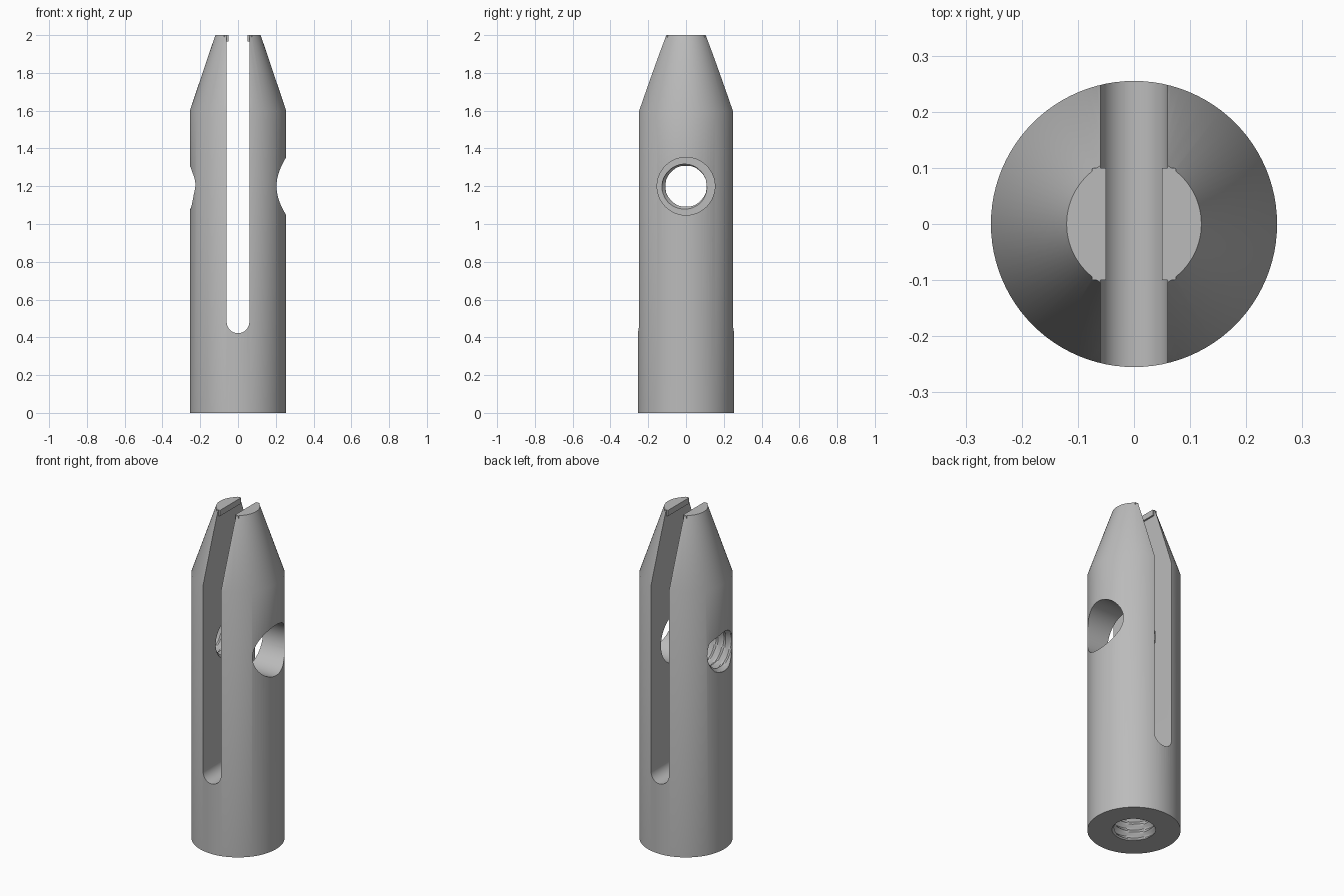
import bpy
import bmesh
from math import sin, cos, pi
from mathutils import Matrix

cube = bpy.data.objects.get("Cube")
if cube:
    bpy.data.objects.remove(cube, do_unlink=True)

# One plain metal grey
GREY = (0.5, 0.5, 0.5, 1)
metal = bpy.data.materials.new("plain grey metal")
metal.use_nodes = True
metal.diffuse_color = GREY
metal.node_tree.nodes["Principled BSDF"].inputs["Base Color"].default_value = GREY


def make_object(name, bm):
    bmesh.ops.recalc_face_normals(bm, faces=bm.faces)
    mesh = bpy.data.meshes.new(name)
    bm.to_mesh(mesh)
    bm.free()
    mesh.materials.append(metal)
    obj = bpy.data.objects.new(name, mesh)
    bpy.context.collection.objects.link(obj)
    return obj


def loft(name, rings, matrix=Matrix()):
    """Skin a stack of equal-sized closed rings and cap both ends."""
    bm = bmesh.new()
    rows = [[bm.verts.new(matrix @ Matrix.Translation(p).translation) for p in ring]
            for ring in rings]
    for low, high in zip(rows, rows[1:]):
        for i in range(len(low)):
            j = (i + 1) % len(low)
            bm.faces.new((low[i], low[j], high[j], high[i]))
    bm.faces.new(rows[0][::-1])
    bm.faces.new(rows[-1])
    return make_object(name, bm)


def lathe(name, profile, segments=96, matrix=Matrix()):
    return loft(name, [[(r * cos(2 * pi * i / segments), r * sin(2 * pi * i / segments), z)
                        for i in range(segments)] for r, z in profile], matrix)


def thread(name, length, matrix, minor=0.108, major=0.13, pitch=0.05, segments=40):
    """Screw-shaped cutter whose radius follows a triangular helix."""
    rings = []
    steps = round(length / pitch * 8)
    for k in range(steps + 1):
        ring = []
        for i in range(segments):
            phase = (k / 8 - i / segments) % 1
            r = minor + (major - minor) * (1 - abs(2 * phase - 1))
            a = 2 * pi * i / segments
            ring.append((r * cos(a), r * sin(a), k * pitch / 8))
        rings.append(ring)
    return loft(name, rings, matrix)


def box(name, size, centre):
    bm = bmesh.new()
    bmesh.ops.create_cube(bm, size=1, matrix=Matrix.Translation(centre) @ Matrix.Diagonal((*size, 1)))
    return make_object(name, bm)


def combine(target, tool, operation):
    mod = target.modifiers.new(tool.name, "BOOLEAN")
    mod.object, mod.operation, mod.solver = tool, operation, "EXACT"
    bpy.context.view_layer.objects.active = target
    bpy.ops.object.modifier_apply(modifier=mod.name)
    bpy.data.objects.remove(tool, do_unlink=True)


# Turned body with tapered nose
body = lathe("slotted_body", [(0.255, 0), (0.255, 1.6), (0.12, 2)])

# Round-bottomed slot running front to back
half, base = 0.06, 0.482
outline = [(-half, 2.1), *[(half * cos(pi + pi * i / 24), base + half * sin(pi + pi * i / 24))
                           for i in range(25)], (half, 2.1)]
slot = loft("slot_cutter", [[(x, y, z) for x, z in outline] for y in (-0.4, 0.4)])
combine(body, slot, "DIFFERENCE")

# Plain clearance hole on one jaw, threaded hole on the other
along_x = Matrix.Translation((0, 0, 1.2)) @ Matrix.Rotation(pi / 2, 4, "Y")
combine(body, lathe("clearance_cutter", [(0.153, 0), (0.153, 0.4)], 64, along_x), "DIFFERENCE")
along_minus_x = Matrix.Translation((0, 0, 1.2)) @ Matrix.Rotation(-pi / 2, 4, "Y")
combine(body, thread("jaw_thread_cutter", 0.35, along_minus_x), "DIFFERENCE")

# Blind threaded hole in the base
combine(body, thread("base_thread_cutter", 0.38, Matrix.Translation((0, 0, -0.03))), "DIFFERENCE")

# Small lips that narrow the slot at the tip
for side, name in ((1, "left_lip"), (-1, "right_lip")):
    combine(body, box(name, (0.025, 0.2, 0.035), (side * 0.0625, 0, 1.9825)), "UNION")

body.select_set(True)
bpy.context.view_layer.objects.active = body
bpy.ops.object.shade_smooth_by_angle(angle=pi / 6)
